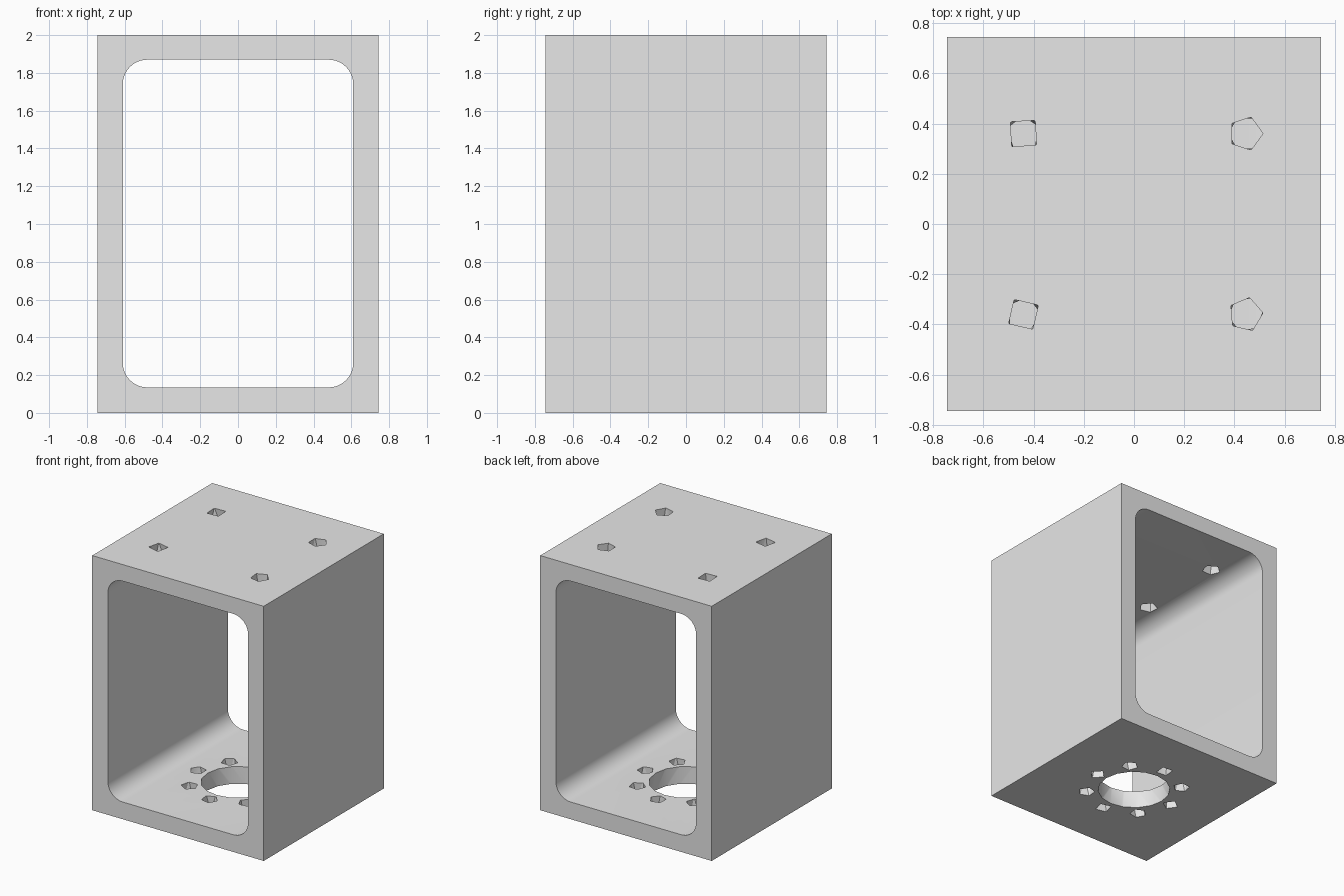
import bpy, bmesh
from math import sin, cos, radians

W, H = 1.49, 2.0          # outer width/depth and height
IN_W, Z0, Z1 = 1.22, 0.135, 1.87   # opening width, floor and ceiling
FILLET = 0.13

if "Cube" in bpy.data.objects:
    bpy.data.objects.remove(bpy.data.objects["Cube"], do_unlink=True)

grey = bpy.data.materials.new("light grey")
grey.use_nodes = True
grey.diffuse_color = (0.8, 0.8, 0.8, 1)
for node in grey.node_tree.nodes:
    if node.type == 'BSDF_PRINCIPLED':
        node.inputs["Base Color"].default_value = (0.8, 0.8, 0.8, 1)


def make_object(name, bm):
    bmesh.ops.recalc_face_normals(bm, faces=bm.faces)
    mesh = bpy.data.meshes.new(name)
    bm.to_mesh(mesh)
    bm.free()
    mesh.materials.append(grey)
    obj = bpy.data.objects.new(name, mesh)
    bpy.context.collection.objects.link(obj)
    return obj


def box(bm, sx, sy, z0, z1):
    bmesh.ops.create_cube(bm, size=1)
    for v in bm.verts:
        v.co = (v.co.x * sx, v.co.y * sy, z0 + (v.co.z + 0.5) * (z1 - z0))


def ring(x, y, z, r, sides, phase):
    angles = [radians(phase + 360 * i / sides) for i in range(sides)]
    return [(x + r * cos(a), y + r * sin(a), z) for a in angles]


def add_hole(bm, x, y, r, low, high):
    """Faceted plug between two polygons given as (z, sides, phase)."""
    points = [p for z, n, ph in (low, high) for p in ring(x, y, z, r, n, ph)]
    verts = [bm.verts.new(p) for p in points]
    bmesh.ops.convex_hull(bm, input=verts)


# Outer block
bm = bmesh.new()
box(bm, W, W, 0, H)
frame = make_object("box_frame", bm)

# Rounded opening running from front to back
bm = bmesh.new()
box(bm, IN_W, W + 0.2, Z0, Z1)
long_edges = [e for e in bm.edges if abs(e.verts[0].co.y - e.verts[1].co.y) > 1]
bmesh.ops.bevel(bm, geom=long_edges, offset=FILLET, segments=10,
                profile=0.5, affect='EDGES')
opening = make_object("opening_cutter", bm)

# Four screw holes in the top plate
bm = bmesh.new()
TOP_HOLES = [(-0.44, 0.36, 4, 48, 5, 20), (-0.44, -0.36, 4, 32, 5, 75),
             (0.445, 0.36, 5, 0, 6, 0), (0.445, -0.36, 5, 5, 6, 10)]
for x, y, n_top, ph_top, n_low, ph_low in TOP_HOLES:
    add_hole(bm, x, y, 0.068, (Z1 - 0.02, n_low, ph_low), (H + 0.01, n_top, ph_top))

# Large shaft hole and a circle of eight screw holes in the base
add_hole(bm, 0, 0, 0.265, (-0.02, 16, 0), (Z0 + 0.02, 16, 0))
for i in range(8):
    a = radians(45 * i)
    sides = 4 + i % 2
    add_hole(bm, 0.35 * cos(a), 0.35 * sin(a), 0.06,
             (-0.01, sides, 20 * i), (Z0 + 0.02, 5, 20 * i + 30))
holes = make_object("hole_cutter", bm)

# Cut the opening and holes into the block
for cutter in (opening, holes):
    cutter.hide_render = True
    cutter.hide_viewport = True
    mod = frame.modifiers.new(cutter.name, 'BOOLEAN')
    mod.operation = 'DIFFERENCE'
    mod.solver = 'EXACT'
    mod.object = cutter

depsgraph = bpy.context.evaluated_depsgraph_get()
cut_mesh = bpy.data.meshes.new_from_object(frame.evaluated_get(depsgraph))
frame.modifiers.clear()
frame.data = cut_mesh
for cutter in (opening, holes):
    bpy.data.objects.remove(cutter, do_unlink=True)

# Smooth fillets, crisp edges
bpy.ops.object.select_all(action='DESELECT')
frame.select_set(True)
bpy.context.view_layer.objects.active = frame
bpy.ops.object.shade_smooth_by_angle(angle=radians(30))
